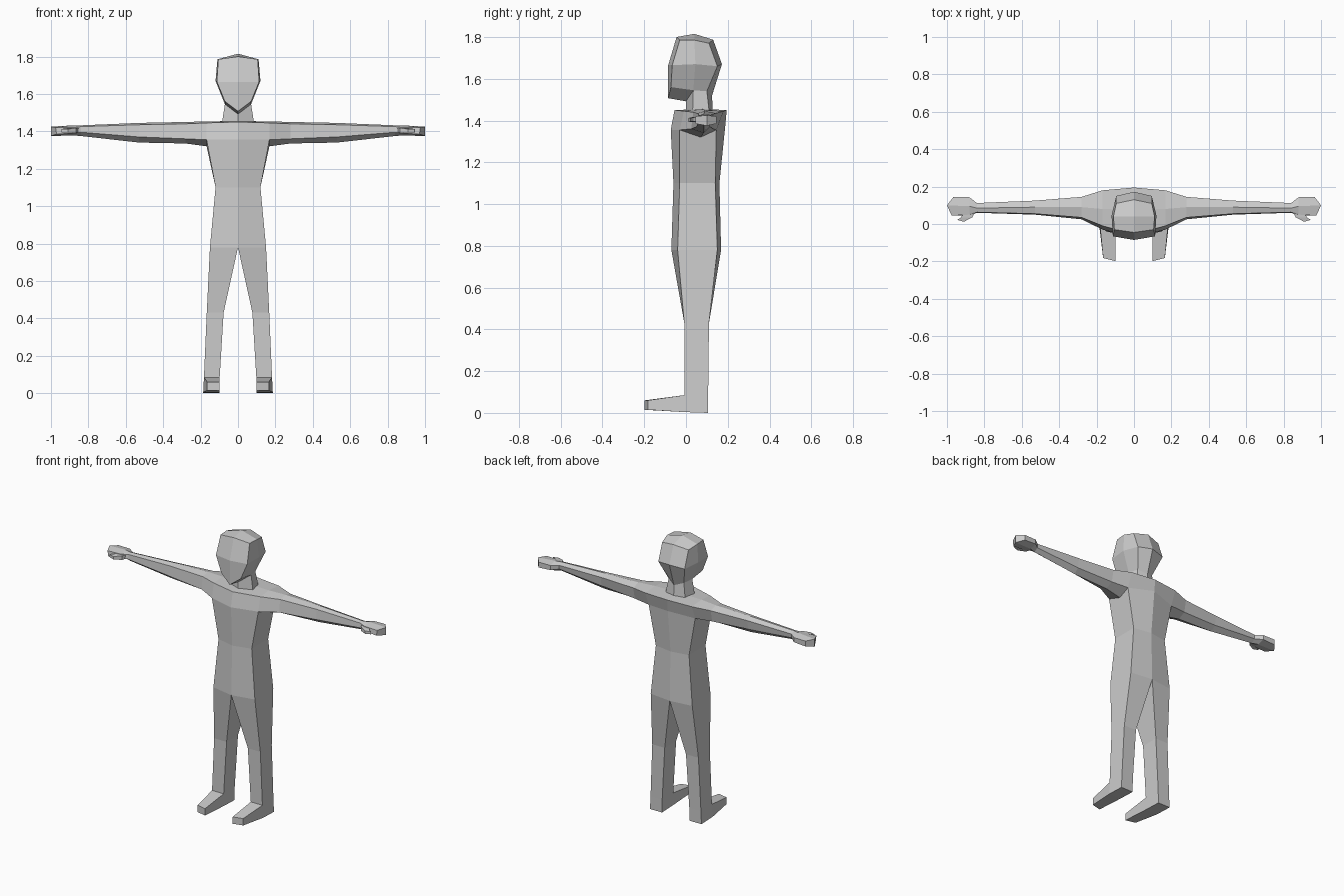
import bpy, bmesh

if "Cube" in bpy.data.objects:
    bpy.data.objects.remove(bpy.data.objects["Cube"])

grey = bpy.data.materials.new("plain grey")
grey.diffuse_color = (0.6, 0.6, 0.6, 1)
grey.use_nodes = True
grey.node_tree.nodes["Principled BSDF"].inputs["Base Color"].default_value = grey.diffuse_color


class Half:
    """Collects the x > 0 half of a part, then mirrors and welds it."""

    def __init__(self):
        self.bm = bmesh.new()

    def ring(self, pts):
        return [self.bm.verts.new(p) for p in pts]

    def face(self, *vs):
        self.bm.faces.new(vs)

    def bridge(self, a, b, closed=False):
        n = len(a)
        for i in range(n if closed else n - 1):
            j = (i + 1) % n
            self.face(a[i], a[j], b[j], b[i])

    def finish(self, name):
        bm = self.bm
        geom = bm.verts[:] + bm.edges[:] + bm.faces[:]
        dup = bmesh.ops.duplicate(bm, geom=geom)["geom"]
        for v in dup:
            if isinstance(v, bmesh.types.BMVert):
                v.co.x = -v.co.x
        bmesh.ops.remove_doubles(bm, verts=bm.verts[:], dist=0.0005)
        bmesh.ops.recalc_face_normals(bm, faces=bm.faces[:])
        me = bpy.data.meshes.new(name)
        bm.to_mesh(me)
        bm.free()
        me.materials.append(grey)
        bpy.context.collection.objects.link(bpy.data.objects.new(name, me))


# ---- Body: torso, arms and legs as one skin
h = Half()

# Torso rings run front centre, front corner, back corner, back centre
def torso_ring(x, z, fc, f, b, bc):
    return h.ring([(0, fc, z), (x, f, z), (x, b, z), (0, bc, z)])

hips = torso_ring(0.15, 0.78, -0.07, -0.04, 0.15, 0.168)
waist = torso_ring(0.12, 1.10, -0.06, -0.03, 0.14, 0.16)
h.bridge(hips, waist)

# Arm sections run top, front top, front bottom, bottom, back bottom, back top
def arm_ring(x, ys, zs):
    return h.ring([(x, y, z) for y, z in zip(ys, zs)])

shoulder = arm_ring(0.168, (0.08, -0.01, -0.03, 0.07, 0.145, 0.18),
                    (1.453, 1.445, 1.355, 1.32, 1.355, 1.445))
arm = [
    arm_ring(0.28, (0.09, 0.035, 0.025, 0.08, 0.13, 0.145),
             (1.45, 1.44, 1.36, 1.335, 1.36, 1.435)),
    arm_ring(0.53, (0.09, 0.055, 0.05, 0.085, 0.115, 0.125),
             (1.445, 1.435, 1.37, 1.34, 1.37, 1.43)),
    arm_ring(0.84, (0.085, 0.063, 0.06, 0.085, 0.11, 0.112),
             (1.432, 1.425, 1.395, 1.375, 1.395, 1.42)),
    arm_ring(0.88, (0.095, 0.05, 0.045, 0.095, 0.143, 0.143),
             (1.432, 1.42, 1.39, 1.378, 1.39, 1.42)),
]
# Knuckle end of the hand, pointed in plan
hand_end = h.ring([(1.0, 0.1, 1.425), (0.975, 0.045, 1.42), (0.97, 0.045, 1.385),
                   (1.0, 0.1, 1.375), (0.965, 0.145, 1.385), (0.965, 0.145, 1.42)])
sections = [shoulder] + arm + [hand_end]
for a, b in zip(sections, sections[1:]):
    h.bridge(a, b, True)
t, ft, fb, bo, bb, bt = hand_end
h.face(t, ft, fb, bo)
h.face(t, bo, bb, bt)

# Chest and upper back close the torso into the shoulders
t, ft, fb, bo, bb, bt = shoulder
cf, ct, bl, bu = h.ring([(0, -0.073, 1.355), (0, -0.055, 1.45),
                         (0, 0.188, 1.375), (0, 0.195, 1.45)])
top = h.ring([(0, 0.08, 1.455)])[0]
h.face(waist[0], waist[1], fb, cf)
h.face(waist[1], waist[2], bb, bo, fb)
h.face(waist[2], waist[3], bl, bb)
h.face(cf, fb, ft, ct)
h.face(bb, bl, bu, bt)
h.face(ct, ft, t, top)
h.face(top, t, bt, bu)

# Legs run front inner, front outer, back outer, back inner
def leg_ring(x0, x1, y0, y1, z):
    return h.ring([(x0, y0, z), (x1, y0, z), (x1, y1, z), (x0, y1, z)])

knee = leg_ring(0.077, 0.167, -0.008, 0.11, 0.43)
ankle = leg_ring(0.098, 0.182, -0.008, 0.106, 0.085)
heel = leg_ring(0.1, 0.186, -0.008, 0.106, 0.004)
h.bridge(hips, knee, True)
h.bridge(knee, ankle, True)
for i in (1, 2, 3):
    j = (i + 1) % 4
    h.face(ankle[i], ankle[j], heel[j], heel[i])
h.face(*heel)
for v in heel[2:]:
    v.co.z = 0
# Foot
toe = h.ring([(0.1, -0.198, 0.06), (0.165, -0.182, 0.06),
              (0.165, -0.182, 0.015), (0.1, -0.198, 0.015)])
h.bridge([ankle[0], ankle[1], heel[1], heel[0]], toe, True)
h.face(*toe)
h.finish("body")

# ---- Head and neck: strips run front centre, front, side, back, back centre
h = Half()
crown = h.ring([(0, -0.045, 1.80), (0.105, -0.03, 1.785), (0.11, 0.04, 1.785),
                (0.095, 0.11, 1.77), (0, 0.13, 1.787)])
temple = h.ring([(0, -0.085, 1.665), (0.113, -0.066, 1.665), (0.12, 0.045, 1.67),
                 (0.095, 0.15, 1.66), (0, 0.172, 1.67)])
jaw = h.ring([(0, -0.085, 1.507), (0.07, -0.072, 1.56), (0.07, 0.035, 1.545),
              (0.055, 0.10, 1.54), (0, 0.125, 1.52)])
h.bridge(crown, temple)
h.bridge(temple, jaw)
apex = h.ring([(0, 0.04, 1.815)])[0]
h.face(crown[0], crown[1], crown[2], apex)
h.face(apex, crown[2], crown[3], crown[4])
# Underside of the jaw and the neck
throat = h.ring([(0, 0.0, 1.492)])[0]
h.face(jaw[0], jaw[1], jaw[2], throat)
base = h.ring([(0, 0.0, 1.45), (0.085, 0.032, 1.45), (0.07, 0.11, 1.45), (0, 0.127, 1.45)])
h.bridge([throat] + jaw[2:], base)
h.finish("head_and_neck")

# ---- Thumbs
h = Half()
root = h.ring([(0.85, 0.065, 1.418), (0.91, 0.06, 1.418), (0.91, 0.06, 1.395), (0.85, 0.065, 1.395)])
mid = h.ring([(0.865, 0.035, 1.418), (0.925, 0.035, 1.415), (0.925, 0.035, 1.395), (0.865, 0.035, 1.392)])
tip = h.ring([(0.91, 0.012, 1.412), (0.945, 0.022, 1.412), (0.945, 0.022, 1.395), (0.91, 0.012, 1.393)])
h.bridge(root, mid, True)
h.bridge(mid, tip, True)
h.face(*root)
h.face(*tip)
h.finish("thumbs")
